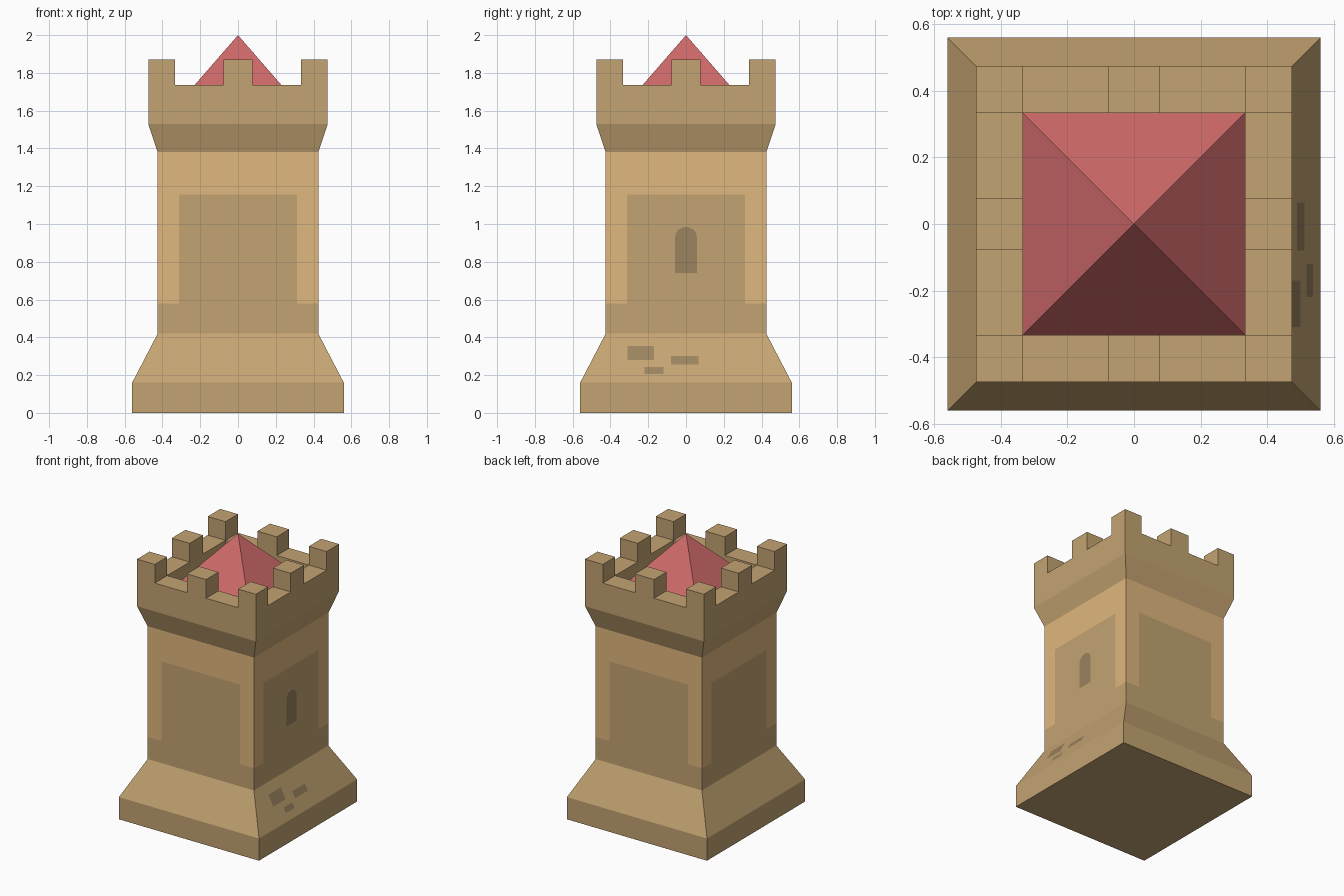
import bpy, bmesh, math
from mathutils import Matrix, Vector

if "Cube" in bpy.data.objects:
    bpy.data.objects.remove(bpy.data.objects["Cube"])


def material(name, rgb):
    m = bpy.data.materials.new(name)
    lin = [((c / 255 + 0.055) / 1.055) ** 2.4 for c in rgb]
    m.diffuse_color = (*lin, 1)
    m.use_nodes = True
    m.node_tree.nodes["Principled BSDF"].inputs["Base Color"].default_value = m.diffuse_color
    return m


stone = material("stone", (196, 164, 114))
light = material("light_stone", (224, 183, 125))
dark = material("dark_stone", (155, 131, 94))
red = material("red_roof", (205, 105, 105))


def finish(name, bm, mats):
    me = bpy.data.meshes.new(name)
    bm.to_mesh(me)
    bm.free()
    for m in mats:
        me.materials.append(m)
    ob = bpy.data.objects.new(name, me)
    bpy.context.collection.objects.link(ob)
    return ob


# Tower shaft: one side drawn facing -y, then repeated four times
FOOT, WALL, CROWN, INNER = 0.56, 0.425, 0.475, 0.333
PANEL, Z_BAND, Z_PANEL = 0.313, 0.58, 1.155
bm = bmesh.new()


def band(h0, z0, h1, z1):
    return [(-h0, -h0, z0), (h0, -h0, z0), (h1, -h1, z1), (-h1, -h1, z1)]


def flat(points):
    return [(x, -WALL, z) for x, z in points]


side = [
    (band(FOOT, 0, FOOT, 0.16), 0),
    (band(FOOT, 0.16, WALL, 0.42), 0),
    # lower band, recess-coloured panel, and light frame around it
    (flat([(-WALL, 0.42), (WALL, 0.42), (WALL, Z_BAND), (PANEL, Z_BAND),
           (-PANEL, Z_BAND), (-WALL, Z_BAND)]), 0),
    (flat([(-PANEL, Z_BAND), (PANEL, Z_BAND), (PANEL, Z_PANEL), (-PANEL, Z_PANEL)]), 0),
    (flat([(-WALL, Z_BAND), (-PANEL, Z_BAND), (-PANEL, Z_PANEL), (PANEL, Z_PANEL),
           (PANEL, Z_BAND), (WALL, Z_BAND), (WALL, 1.38), (-WALL, 1.38)]), 1),
    (band(WALL, 1.38, CROWN, 1.53), 0),
]
for i in range(4):
    rot = Matrix.Rotation(i * math.pi / 2, 3, 'Z')
    for pts, mat in side:
        f = bm.faces.new([bm.verts.new(rot @ Vector(p)) for p in pts])
        f.material_index = mat
bmesh.ops.remove_doubles(bm, verts=bm.verts[:], dist=1e-4)
bmesh.ops.holes_fill(bm, edges=[e for e in bm.edges if e.is_boundary
                                and max(v.co.z for v in e.verts) < 0.01], sides=4)
bmesh.ops.recalc_face_normals(bm, faces=bm.faces[:])
# the open top is closed by the crown, so check outward direction at the foot
if any(f.normal.z > 0.9 for f in bm.faces):
    bmesh.ops.reverse_faces(bm, faces=bm.faces[:])
finish("tower_shaft", bm, [stone, light])

# Battlement: square ring of wall-top cells, walls dropped from its rims,
# alternate cells raised into merlons
cuts = [-CROWN, -INNER, -0.077, 0.077, INNER, CROWN]
Z_TOP, Z_MERLON, Z_ROOF = 1.735, 1.87, 1.617
bm = bmesh.new()
grid = {(i, j): bm.verts.new((cuts[i], cuts[j], Z_TOP)) for i in range(6) for j in range(6)}
merlons = []
for i in range(5):
    for j in range(5):
        if i in (0, 4) or j in (0, 4):
            f = bm.faces.new([grid[i, j], grid[i + 1, j], grid[i + 1, j + 1], grid[i, j + 1]])
            if i % 2 == 0 and j % 2 == 0:
                merlons.append(f)
rims = [e for e in bm.edges if e.is_boundary]
new = bmesh.ops.extrude_edge_only(bm, edges=rims)["geom"]
for v in new:
    if isinstance(v, bmesh.types.BMVert):
        outer = max(abs(v.co.x), abs(v.co.y)) > INNER + 0.01
        v.co.z = 1.53 if outer else Z_ROOF
bmesh.ops.recalc_face_normals(bm, faces=bm.faces[:])
if merlons[0].normal.z < 0:
    bmesh.ops.reverse_faces(bm, faces=bm.faces[:])
for f in merlons:
    top = bmesh.ops.extrude_face_region(bm, geom=[f])["geom"]
    bmesh.ops.translate(bm, vec=(0, 0, Z_MERLON - Z_TOP),
                        verts=[v for v in top if isinstance(v, bmesh.types.BMVert)])
    if f.is_valid:
        bm.faces.remove(f)
finish("battlement", bm, [stone])

# Pyramid roof sitting inside the battlement
bm = bmesh.new()
base = [bm.verts.new((x * INNER, y * INNER, Z_ROOF)) for x, y in ((-1, -1), (1, -1), (1, 1), (-1, 1))]
apex = bm.verts.new((0, 0, 2))
for i in range(4):
    bm.faces.new([base[i], base[(i + 1) % 4], apex])
finish("roof", bm, [red])


# Flush dark markings on the +x side, given as (y, z) outlines
def marking(name, outline, x_at):
    bm = bmesh.new()
    bm.faces.new([bm.verts.new((x_at(z) + 0.002, y, z)) for y, z in outline])
    finish(name, bm, [dark])


# Arched window
R, SPRING = 0.058, 0.927
arch = [(R * math.cos(a), SPRING + R * math.sin(a)) for a in (math.pi * k / 10 for k in range(11))]
marking("window", [(-R, 0.74), (R, 0.74)] + arch, lambda z: WALL)


# Bricks on the sloped foot
def slope(z):
    return WALL + (0.42 - z) / 0.26 * (FOOT - WALL)


for y0, y1, z0, z1 in ((-0.31, -0.17, 0.28, 0.355),
                       (-0.08, 0.065, 0.255, 0.30),
                       (-0.22, -0.12, 0.207, 0.243)):
    marking("brick", [(y0, z0), (y1, z0), (y1, z1), (y0, z1)], slope)
